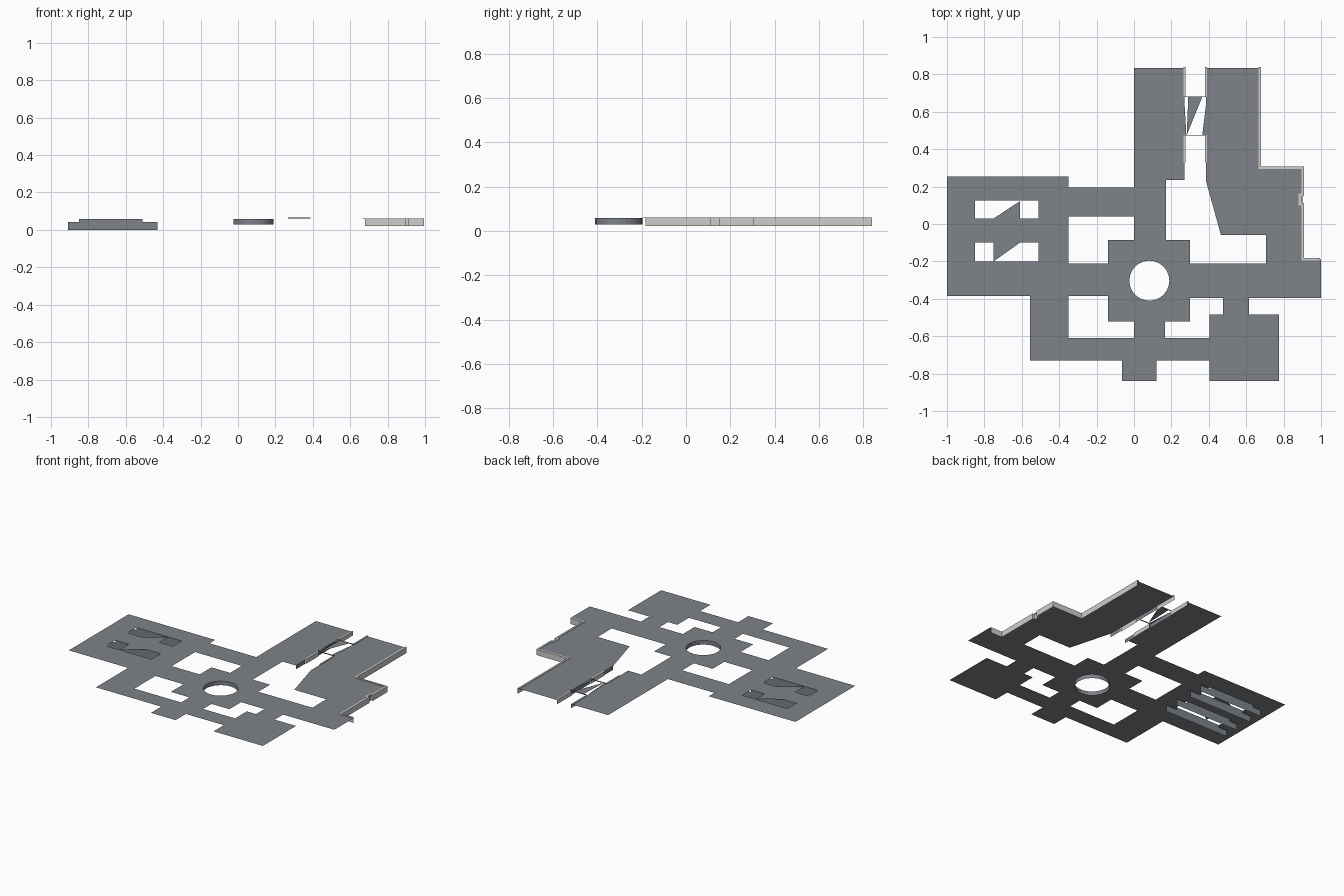
import bpy, bmesh, math
from mathutils import Vector

if "Cube" in bpy.data.objects:
    bpy.data.objects.remove(bpy.data.objects["Cube"])

Z = 0.058          # floor level


def material(name, rgb):
    m = bpy.data.materials.new(name)
    m.diffuse_color = (*rgb, 1)
    m.use_nodes = True
    m.node_tree.nodes["Principled BSDF"].inputs["Base Color"].default_value = m.diffuse_color
    return m


GREY = material("floor grey", (0.21, 0.225, 0.25))
WHITE = material("trim white", (0.62, 0.62, 0.61))


def finish(name, bm, mat):
    me = bpy.data.meshes.new(name)
    bm.to_mesh(me)
    bm.free()
    me.materials.append(mat)
    ob = bpy.data.objects.new(name, me)
    bpy.context.collection.objects.link(ob)
    return ob


def rect(x0, x1, y0, y1):
    return [(x0, y0), (x1, y0), (x1, y1), (x0, y1)]


def plate(name, outline, holes=(), z=Z):
    """Flat single-sided floor piece with optional holes."""
    bm = bmesh.new()
    for loop in [outline, *holes]:
        vs = [bm.verts.new((x, y, z)) for x, y in loop]
        for a, b in zip(vs, vs[1:] + vs[:1]):
            bm.edges.new((a, b))
    bmesh.ops.triangle_fill(bm, edges=bm.edges[:], use_beauty=True, normal=(0, 0, 1))
    bm.normal_update()
    bmesh.ops.reverse_faces(bm, faces=[f for f in bm.faces if f.normal.z < 0])
    return finish(name, bm, GREY)


def sweep(name, path, profile, mat, closed=False):
    """Sweep an (outward offset, z) profile along a path; outward is to the left of travel."""
    pts = [Vector(p) for p in path]
    n = len(pts)
    rows = []
    bm = bmesh.new()
    for i, p in enumerate(pts):
        dirs = []
        if closed or i > 0:
            dirs.append((p - pts[i - 1]).normalized())
        if closed or i < n - 1:
            dirs.append((pts[(i + 1) % n] - p).normalized())
        norms = [Vector((-d.y, d.x)) for d in dirs]
        m = sum(norms, Vector((0, 0))).normalized()
        m /= max(m.dot(norms[0]), 0.3)
        rows.append([bm.verts.new((*(p + m * o), z)) for o, z in profile])
    for i in range(n if closed else n - 1):
        a, b = rows[i], rows[(i + 1) % n]
        for j in range(len(profile) - 1):
            bm.faces.new((a[j], b[j], b[j + 1], a[j + 1]))
    return finish(name, bm, mat)


# Plain floor pieces
floors = {
    "west_upper_corridor": rect(-0.35, 0.0, 0.04, 0.195),
    "west_lower_corridor": rect(-0.35, -0.14, -0.385, -0.21),
    "north_hall": [(0, -0.085), (0.17, -0.085), (0.17, 0.235), (0.27, 0.235),
                   (0.27, 0.835), (0, 0.835)],
    "southwest_hall": rect(-0.555, -0.35, -0.73, -0.385),
    "south_corridor": rect(-0.35, 0.405, -0.73, -0.61),
    "south_alcove": rect(-0.065, 0.12, -0.84, -0.73),
    "south_connector": rect(0.0, 0.165, -0.61, -0.52),
    "southeast_room": rect(0.405, 0.775, -0.84, -0.485),
    "southeast_connector": rect(0.475, 0.615, -0.485, -0.395),
    "east_corridor": rect(0.30, 1.0, -0.395, -0.21),
    "east_yard": [(0.385, 0.835), (0.67, 0.835), (0.67, 0.30), (0.90, 0.30), (0.90, -0.19),
                  (1.0, -0.19), (1.0, -0.21), (0.705, -0.21), (0.705, -0.06),
                  (0.465, -0.06), (0.385, 0.23)],
}
for name, outline in floors.items():
    plate(name, outline)

# Central platform with round well
circle = [(0.082 + 0.107 * math.cos(math.tau * i / 24),
           -0.303 + 0.107 * math.sin(math.tau * i / 24)) for i in range(24)]
plate("central_platform", rect(-0.14, 0.30, -0.52, -0.085), [circle])
sweep("well_wall", circle, [(0, Z), (0, 0.03)], GREY, closed=True)

# West room with two sunken passages
pits = [(0.03, 0.125), (-0.20, -0.10)]
plate("west_room", rect(-1.0, -0.35, -0.385, 0.255),
      [rect(-0.85, -0.51, a, b) for a, b in pits])
plate("passage_cover_north", [(-0.75, 0.03), (-0.61, 0.03), (-0.61, 0.122)])
plate("passage_cover_south", [(-0.75, -0.10), (-0.75, -0.20), (-0.61, -0.10)])
wall_outline = [(-0.91, 0), (-0.43, 0), (-0.43, 0.043), (-0.51, 0.043),
                (-0.51, Z), (-0.85, Z), (-0.85, 0.043), (-0.91, 0.043)]
for a, b in pits:
    for y, flip in ((a, True), (b, False)):
        bm = bmesh.new()
        f = bm.faces.new([bm.verts.new((x, y, z)) for x, z in wall_outline])
        if flip:
            f.normal_flip()
        finish("passage_wall", bm, GREY)

# White retaining wall along the east edge
edge = [(0.67, 0.84), (0.67, 0.30), (0.90, 0.30), (0.90, 0.157), (0.885, 0.157),
        (0.885, 0.105), (0.90, 0.105), (0.90, -0.19), (0.995, -0.19)]
sweep("east_wall", edge, [(-0.005, Z), (-0.005, 0.061), (0.008, 0.061), (0.008, 0.022)], WHITE)

# Channel walls, with white caps on the stretches beside the bridge
cap = [(-0.005, Z), (-0.005, 0.061), (0.005, 0.061), (0.005, 0.032)]
for y0, y1 in ((0.33, 0.475), (0.68, 0.84)):
    sweep("channel_wall_west", [(0.27, y1), (0.27, y0)], cap, WHITE)
    sweep("channel_wall_east", [(0.385, y0), (0.385, y1)], cap, WHITE)
plain = [(0, Z), (0, 0.032)]
for y0, y1 in ((0.235, 0.33), (0.475, 0.68)):
    sweep("channel_lining_west", [(0.27, y1), (0.27, y0)], plain, GREY)
    sweep("channel_lining_east", [(0.385, y0), (0.385, y1)], plain, GREY)

# Broken bridge deck and its end rims
plate("bridge_deck", [(0.282, 0.475), (0.365, 0.68), (0.29, 0.68)], z=0.065)
plate("bridge_side_west", [(0.265, 0.475), (0.28, 0.475), (0.268, 0.68)], z=0.062)
plate("bridge_side_east", [(0.365, 0.475), (0.39, 0.475), (0.39, 0.68)], z=0.062)
for y in (0.475, 0.68):
    sweep("bridge_rim", [(0.268, y), (0.388, y)],
          [(-0.002, 0.061), (-0.002, 0.066), (0.002, 0.066), (0.002, 0.061)], GREY)
